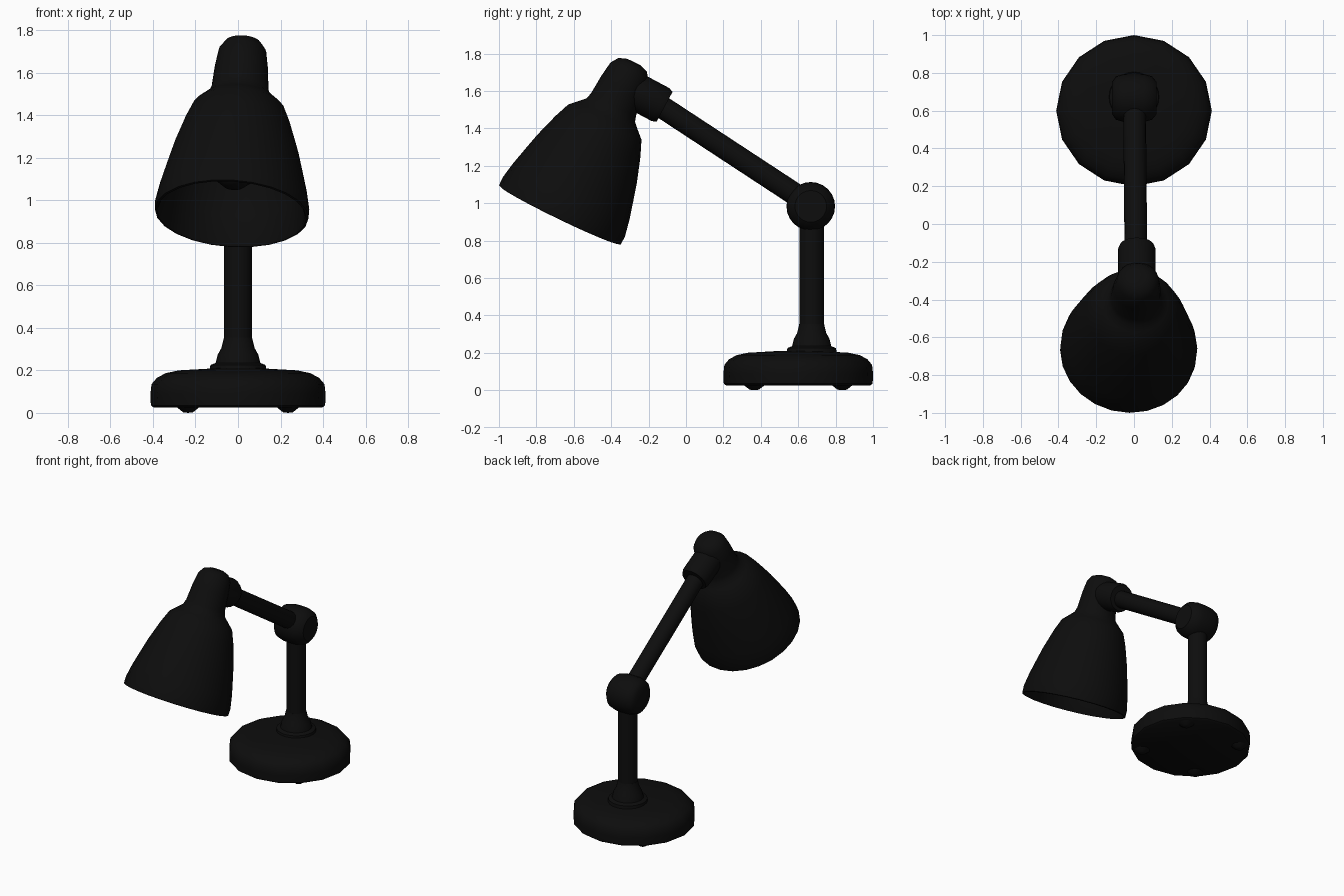
import bpy, bmesh, math
from mathutils import Vector

if "Cube" in bpy.data.objects:
    bpy.data.objects.remove(bpy.data.objects["Cube"])

black = bpy.data.materials.new("black_enamel")
black.diffuse_color = (0.004, 0.004, 0.004, 1)
black.use_nodes = True
black.node_tree.nodes["Principled BSDF"].inputs["Base Color"].default_value = black.diffuse_color


def lathe(name, profile, origin, axis=(0, 0, 1), sides=24, squash=1.0, angle=40):
    """Revolve (radius, distance) points around an axis; radius 0 makes a pole."""
    bm = bmesh.new()
    rings = []
    for r, t in profile:
        if r == 0:
            rings.append([bm.verts.new((0, 0, t))])
        else:
            rings.append([bm.verts.new((squash * r * math.sin(2 * math.pi * i / sides),
                                        r * math.cos(2 * math.pi * i / sides), t))
                          for i in range(sides)])
    for a, b in zip(rings, rings[1:]):
        for i in range(sides):
            j = (i + 1) % sides
            if len(a) == 1:
                bm.faces.new((a[0], b[i], b[j]))
            elif len(b) == 1:
                bm.faces.new((a[i], a[j], b[0]))
            else:
                bm.faces.new((a[i], a[j], b[j], b[i]))
    bmesh.ops.recalc_face_normals(bm, faces=bm.faces)
    mesh = bpy.data.meshes.new(name)
    bm.to_mesh(mesh)
    bm.free()
    mesh.materials.append(black)
    ob = bpy.data.objects.new(name, mesh)
    bpy.context.collection.objects.link(ob)
    ob.location = origin
    ob.rotation_mode = 'QUATERNION'
    ob.rotation_quaternion = Vector((0, 0, 1)).rotation_difference(Vector(axis).normalized())
    bpy.ops.object.select_all(action='DESELECT')
    ob.select_set(True)
    bpy.context.view_layer.objects.active = ob
    bpy.ops.object.shade_smooth_by_angle(angle=math.radians(angle))
    return ob


def rod(name, start, end, radius, sides=16):
    """Capped cylinder between two points."""
    d = Vector(end) - Vector(start)
    return lathe(name, [(0, 0), (radius, 0), (radius, d.length), (0, d.length)],
                 start, d, sides)


# Weighted base with a rounded shoulder
lathe("base", [(0, 0.025), (0.385, 0.025), (0.398, 0.035), (0.40, 0.09), (0.395, 0.135),
               (0.37, 0.165), (0.33, 0.187), (0.27, 0.2), (0.1, 0.21), (0, 0.21)],
      (0, 0.6, 0), sides=16, squash=1.03)

# Four small feet
for sx in (-1, 1):
    for sy in (-1, 1):
        lathe("foot", [(0, 0), (0.025, 0.003), (0.06, 0.03), (0, 0.03)],
              (sx * 0.235, 0.6 + sy * 0.235, 0), sides=10)

# Upright pole and its flared collar
lathe("collar", [(0, 0.19), (0.135, 0.19), (0.13, 0.225), (0.105, 0.235), (0.095, 0.275),
                 (0.078, 0.305), (0.066, 0.355), (0, 0.355)], (0, 0.672, 0))
rod("pole", (0, 0.672, 0.2), (0, 0.672, 0.95), 0.066)

# Elbow knuckle lying across the pole and arm
lathe("elbow_joint", [(0, -0.117), (0.085, -0.117), (0.115, -0.095), (0.128, -0.05),
                      (0.13, 0), (0.128, 0.05), (0.115, 0.095), (0.085, 0.12), (0, 0.12)],
      (0, 0.667, 0.983), (1, 0, 0))

# Sloping arm
rod("arm", (0.003, 0.64, 1.01), (0.01, -0.18, 1.548), 0.06)

# Socket that joins the arm to the lamp head
lathe("head_joint", [(0, 0), (0.095, 0), (0.1, 0.05), (0.1, 0.225), (0.09, 0.25), (0, 0.25)],
      (0.015, -0.335, 1.633), (0, 0.88, -0.47))

# Hollow bell shade with neck and rounded cap, slightly twisted to one side
head = (-0.03, -0.675, 0.935)
head_axis = (0.06, 0.436, 0.9)
lathe("lamp_shade", [(0, 0.56), (0.12, 0.56), (0.195, 0.545), (0.24, 0.45), (0.285, 0.32),
                     (0.325, 0.15), (0.345, 0.01), (0.352, 0), (0.362, 0.003), (0.363, 0.05),
                     (0.346, 0.14), (0.322, 0.235), (0.296, 0.335), (0.252, 0.47),
                     (0.217, 0.555), (0.175, 0.595), (0.145, 0.625), (0.134, 0.66),
                     (0.125, 0.77), (0.112, 0.855), (0.085, 0.895), (0.045, 0.91), (0, 0.912)],
      head, head_axis, sides=24)

# Bulb inside the shade
lathe("bulb", [(0, 0.14), (0.05, 0.15), (0.09, 0.185), (0.108, 0.24), (0.1, 0.3),
               (0.07, 0.37), (0.055, 0.43), (0.055, 0.57), (0, 0.57)],
      head, head_axis, sides=16)
